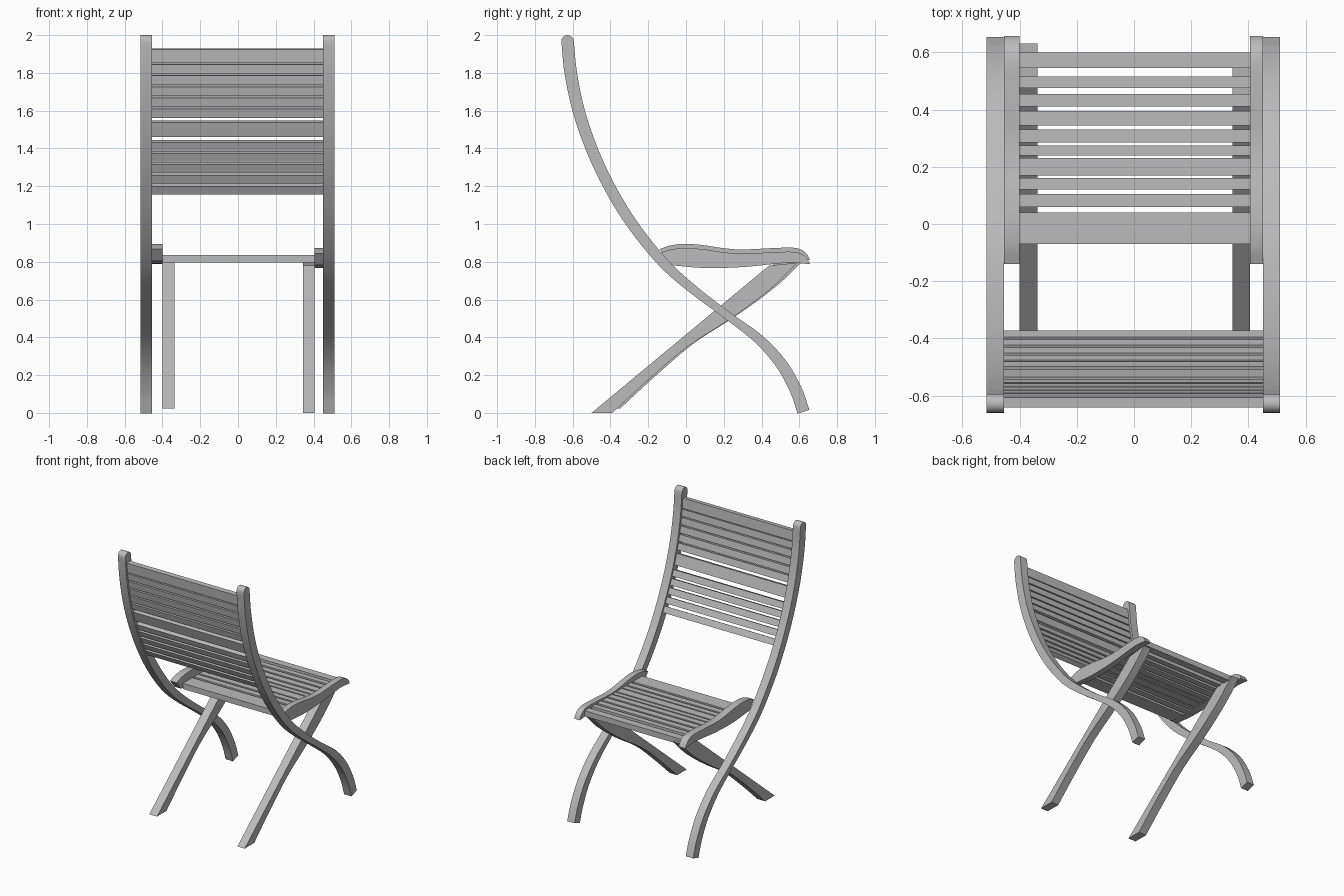
import bpy, bmesh, math
from mathutils import Vector

cube = bpy.data.objects.get("Cube")
if cube:
    bpy.data.objects.remove(cube, do_unlink=True)

# Single painted-wood colour
wood = bpy.data.materials.new("light_grey_wood")
wood.use_nodes = True
GREY = (0.5, 0.5, 0.5, 1)
wood.diffuse_color = GREY
bsdf = next(n for n in wood.node_tree.nodes if n.type == 'BSDF_PRINCIPLED')
bsdf.inputs["Base Color"].default_value = GREY


def spline(points, steps=5):
    """Smooth curve passing through all points (any dimension)."""
    p = [Vector(q) for q in points]
    p = [p[0] * 2 - p[1]] + p + [p[-1] * 2 - p[-2]]
    out = []
    for a, b, c, d in zip(p, p[1:], p[2:], p[3:]):
        for i in range(steps):
            t = i / steps
            out.append((b * 2 + (c - a) * t + (a * 2 - b * 5 + c * 4 - d) * t * t
                        + (b * 3 - a - c * 3 + d) * t ** 3) / 2)
    return out + [p[-2]]


def prism(name, outline, x0, x1):
    """Extrude a (y, z) outline from x0 to x1."""
    bm = bmesh.new()
    face = bm.faces.new([bm.verts.new((x0, q[0], q[1])) for q in outline])
    ext = bmesh.ops.extrude_face_region(bm, geom=[face])
    moved = [v for v in ext["geom"] if isinstance(v, bmesh.types.BMVert)]
    bmesh.ops.translate(bm, verts=moved, vec=(x1 - x0, 0, 0))
    bmesh.ops.recalc_face_normals(bm, faces=bm.faces)
    mesh = bpy.data.meshes.new(name)
    bm.to_mesh(mesh)
    bm.free()
    mesh.materials.append(wood)
    obj = bpy.data.objects.new(name, mesh)
    bpy.context.collection.objects.link(obj)
    bpy.ops.object.select_all(action='DESELECT')
    obj.select_set(True)
    bpy.context.view_layer.objects.active = obj
    bpy.ops.object.shade_smooth_by_angle(angle=math.radians(30))
    return obj


def shifted(outline, dy, dz):
    return [(q[0] + dy, q[1] + dz) for q in outline]


# Long rails: back post sweeping down into the curved foot (y, z, half width)
centre = spline([
    (-0.627, 1.967, 0.033), (-0.61, 1.8, 0.033), (-0.568, 1.6, 0.032),
    (-0.5, 1.4, 0.031), (-0.407, 1.2, 0.03), (-0.285, 1.0, 0.029),
    (-0.125, 0.8, 0.027), (0.03, 0.66, 0.024), (0.22, 0.515, 0.021),
    (0.38, 0.395, 0.026), (0.5, 0.265, 0.03), (0.58, 0.125, 0.032),
    (0.622, 0.006, 0.033)])
side_a, side_b = [], []
for i, c in enumerate(centre):
    t = (centre[min(i + 1, len(centre) - 1)] - centre[max(i - 1, 0)]).to_2d().normalized()
    n = Vector((-t.y, t.x))
    side_a.append(c.to_2d() + n * c.z)
    side_b.append(c.to_2d() - n * c.z)
top, r = centre[0].to_2d(), centre[0].z
cap = [top + Vector((-math.cos(a), math.sin(a))) * r
       for a in (math.pi * k / 10 for k in range(1, 10))]
rail = side_a + side_b[::-1] + cap
prism("right_rail", rail, -0.515, -0.455)
prism("left_rail", rail, 0.45, 0.51)

# Seat side boards with a wavy top and rounded nose
seat_top = spline([(-0.14, 0.845), (-0.08, 0.865), (0, 0.873), (0.1, 0.865),
                   (0.2, 0.85), (0.3, 0.843), (0.45, 0.85), (0.56, 0.853),
                   (0.61, 0.842), (0.64, 0.818), (0.657, 0.787)])
seat_under = spline([(0.56, 0.797), (0.45, 0.787), (0.3, 0.772), (0.1, 0.767),
                     (-0.09, 0.783)])
seat_side = seat_top + seat_under
prism("left_seat_side", seat_side, 0.405, 0.45)
prism("right_seat_side", shifted(seat_side, 0, 0.022), -0.455, -0.4)

# Crossing legs: straight upper edge, curved lower edge
leg = [(-0.5, 0), (0.44, 0.78)] + spline([
    (0.59, 0.795), (0.48, 0.685), (0.35, 0.58), (0.2, 0.475), (0, 0.345),
    (-0.2, 0.175), (-0.39, 0)])
prism("left_leg", leg, 0.345, 0.405)
prism("right_leg", shifted(leg, 0.04, 0.022), -0.4, -0.337)

# Seat slats (front edge, back edge)
seat_slats = [(0.6, 0.545), (0.515, 0.475), (0.455, 0.41), (0.395, 0.345),
              (0.33, 0.285), (0.275, 0.24), (0.23, 0.17), (0.16, 0.12),
              (0.105, 0.06), (0.04, -0.07)]
for i, (a, b) in enumerate(seat_slats):
    prism(f"seat_slat_{i + 1}", [(a, 0.795), (a, 0.836), (b, 0.836), (b, 0.795)],
          -0.4, 0.405)

# Back slats following the post: wide top slat, wide middle slat, five between each
back_slats = [(1.89, 0.073), (1.505, 0.08)]
for k in range(5):
    back_slats += [(1.822 - k * 0.058, 0.049), (1.416 - k * 0.0575, 0.046)]
for i, (z, h) in enumerate(sorted(back_slats, reverse=True)):
    j = next(k for k in range(len(centre)) if centre[k + 1].y < z)
    p, q = centre[j], centre[j + 1]
    mid = p.lerp(q, (p.y - z) / (p.y - q.y)).to_2d()
    t = (q - p).to_2d().normalized()
    n = Vector((-t.y, t.x))
    corners = [mid + t * h / 2 * u + n * 0.018 * v
               for u, v in ((-1, -1), (1, -1), (1, 1), (-1, 1))]
    prism(f"back_slat_{i + 1}", corners, -0.455, 0.45)
